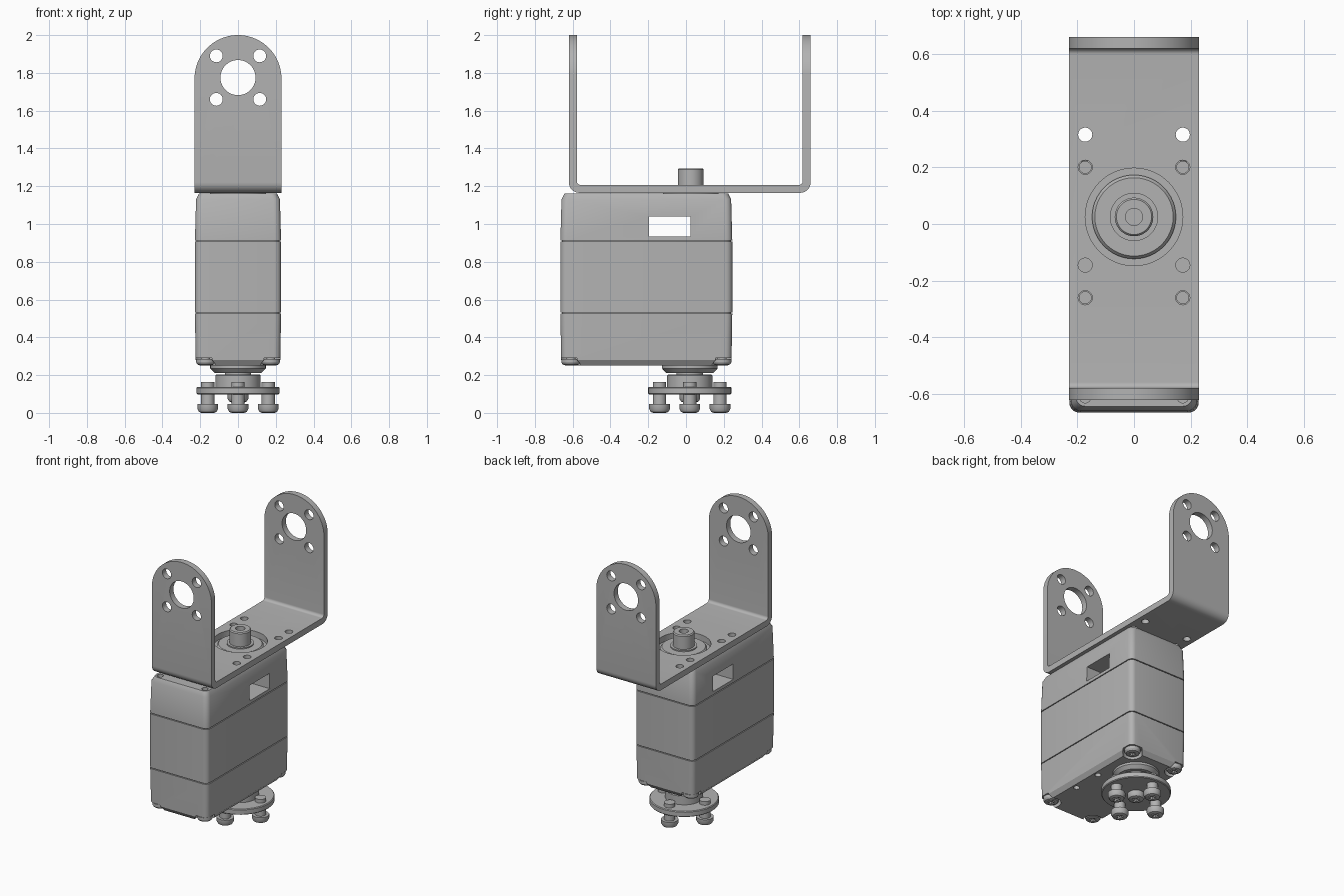
import bpy, bmesh
from math import pi, cos, sin, radians
from mathutils import Matrix, Vector

if "Cube" in bpy.data.objects:
    bpy.data.objects.remove(bpy.data.objects["Cube"])

grey = bpy.data.materials.new("plain_grey")
grey.use_nodes = True
GREY = (0.45, 0.45, 0.45, 1)
grey.diffuse_color = GREY
grey.node_tree.nodes["Principled BSDF"].inputs["Base Color"].default_value = GREY

AXIS_Y = 0.02      # output shaft position along the body
HOLE_X = 0.172     # sideways offset of all fixing holes


def finish(name, bm):
    bmesh.ops.remove_doubles(bm, verts=bm.verts, dist=1e-5)
    bmesh.ops.recalc_face_normals(bm, faces=bm.faces)
    me = bpy.data.meshes.new(name)
    bm.to_mesh(me)
    bm.free()
    me.materials.append(grey)
    ob = bpy.data.objects.new(name, me)
    bpy.context.collection.objects.link(ob)
    return ob


def arc(cx, cy, r, a0, a1, n=8):
    angles = [radians(a0 + (a1 - a0) * i / n) for i in range(n + 1)]
    return [(cx + r * cos(a), cy + r * sin(a)) for a in angles]


def loft(bm, rings):
    """Skin a stack of equal point rings and cap both ends."""
    rows = [[bm.verts.new(p) for p in ring] for ring in rings]
    for a, b in zip(rows, rows[1:]):
        for i in range(len(a)):
            j = (i + 1) % len(a)
            bm.faces.new((a[i], a[j], b[j], b[i]))
    bm.faces.new(rows[0])
    bm.faces.new(rows[-1])


def lathe(bm, profile, x, y, n=32):
    """Solid of revolution about a vertical axis, from (radius, z) pairs."""
    loft(bm, [[(x + px, y + py, z) for px, py in arc(0, 0, r, 0, 360 - 360 / n, n - 1)]
              for r, z in profile])


def box(bm, x0, x1, y0, y1, z0, z1):
    loft(bm, [[(x0, y0, z), (x1, y0, z), (x1, y1, z), (x0, y1, z)] for z in (z0, z1)])


def drill_y(bm, x, z, r, n=24):
    """Cutter running front to back through both arms."""
    loft(bm, [[(px, y, pz) for px, pz in arc(x, z, r, 0, 360 - 360 / n, n - 1)] for y in (-1, 1)])


def boolean(ob, bm, operation="DIFFERENCE"):
    cutter = finish("cutter", bm)
    cutter.hide_render = True
    mod = ob.modifiers.new("cut", "BOOLEAN")
    mod.operation, mod.solver, mod.object = operation, "EXACT", cutter
    bpy.context.view_layer.objects.active = ob
    bpy.ops.object.modifier_apply(modifier=mod.name)
    bpy.data.objects.remove(cutter)


def smooth(ob):
    bpy.ops.object.select_all(action="DESELECT")
    ob.select_set(True)
    bpy.context.view_layer.objects.active = ob
    bpy.ops.object.shade_smooth_by_angle(angle=radians(32))


# Servo case: three stacked shells with thin grooves between
def case_ring(z, inset):
    hx, y0, y1, r = 0.228 - inset, -0.665 + inset, 0.245 - inset, 0.035
    pts = []
    for cx, cy, a in ((hx - r, y1 - r, 0), (r - hx, y1 - r, 90),
                      (r - hx, y0 + r, 180), (hx - r, y0 + r, 270)):
        pts += arc(cx, cy, r, a, a + 90, 5)
    return [(x, y, z) for x, y in pts]


bm = bmesh.new()
loft(bm, [case_ring(z, i) for z, i in (
    (0.25, 0.025), (0.28, 0.004), (0.526, 0), (0.526, 0.008), (0.532, 0.008), (0.532, 0),
    (0.907, 0), (0.907, 0.008), (0.913, 0.008), (0.913, 0), (1.13, 0.006), (1.162, 0.022))])
case = finish("servo_case", bm)
bm = bmesh.new()
box(bm, -1, 1, -0.195, 0.025, 0.935, 1.04)          # cable slot
for x in (-HOLE_X, HOLE_X):
    for y in (-0.61, 0.19):                          # corner screw pockets
        lathe(bm, ((0.062, 0.2), (0.062, 0.29)), x, y, 24)
    for y in (-0.36, -0.15):                         # underside holes
        lathe(bm, ((0.02, 0.2), (0.02, 0.3)), x, y, 16)
    for y in (-0.61, -0.26, 0.2):                    # top holes
        lathe(bm, ((0.021, 1.1), (0.021, 1.2)), x, y, 16)
boolean(case, bm)
smooth(case)

# U bracket: bent strip trimmed to rounded arm ends
Y0, Y1, ZB, TOP, T = -0.62, 0.66, 1.165, 2.0, 0.042
RO, RI = 0.055, 0.02
u = [(Y0, TOP)] + arc(Y0 + RO, ZB + RO, RO, 180, 270) + arc(Y1 - RO, ZB + RO, RO, 270, 360)
u += [(Y1, TOP), (Y1 - T, TOP)]
u += arc(Y1 - T - RI, ZB + T + RI, RI, 360, 270) + arc(Y0 + T + RI, ZB + T + RI, RI, 270, 180)
u += [(Y0 + T, TOP)]
bm = bmesh.new()
loft(bm, [[(x, y, z) for y, z in u] for x in (-0.229, 0.229)])
bracket = finish("u_bracket", bm)
bm = bmesh.new()
outline = [(0.24, 1), (0.24, 1.77)] + arc(0, 1.77, 0.23, 0, 180, 40) + [(-0.24, 1.77), (-0.24, 1)]
loft(bm, [[(x, y, z) for x, z in outline] for y in (-1, 1)])
boolean(bracket, bm, "INTERSECT")
bm = bmesh.new()
drill_y(bm, 0, 1.775, 0.093, 40)
for x in (-0.115, 0.115):
    for z in (1.66, 1.89):
        drill_y(bm, x, z, 0.034)
lathe(bm, ((0.172, 1.1), (0.172, 1.3)), 0, AXIS_Y + 0.005, 48)
for x in (-HOLE_X, HOLE_X):
    for y in (-0.26, -0.145, 0.2, 0.315):
        lathe(bm, ((0.025, 1.1), (0.025, 1.3)), x, y, 20)
boolean(bracket, bm)
smooth(bracket)

# Rear pivot: raised disc and hollow stub shaft on the case top
bm = bmesh.new()
lathe(bm, ((0.148, 1.15), (0.148, 1.178), (0.138, 1.19), (0.085, 1.19), (0.085, 1.198),
           (0.068, 1.198), (0.068, 1.288), (0.062, 1.295), (0.03, 1.295), (0.03, 1.25)),
      0, AXIS_Y + 0.005, 48)
smooth(finish("rear_pivot", bm))

# Output collar, hub and horn disc underneath
bm = bmesh.new()
lathe(bm, ((0.147, 0.26), (0.147, 0.235), (0.125, 0.212), (0.08, 0.212)), 0, AXIS_Y, 48)
smooth(finish("output_collar", bm))
bm = bmesh.new()
lathe(bm, ((0.07, 0.22), (0.07, 0.203), (0.115, 0.203), (0.12, 0.198), (0.12, 0.138), (0.215, 0.138),
           (0.22, 0.133), (0.22, 0.103), (0.215, 0.098), (0.05, 0.098)), 0, AXIS_Y, 48)
smooth(finish("horn_disc", bm))


# Cross-head screws pointing up
def screw(name, x, y, z, head_r, head_h, shank_r, tip_z):
    bm = bmesh.new()
    lathe(bm, ((head_r * 0.6, z), (head_r * 0.85, z + head_h * 0.12), (head_r, z + head_h * 0.45),
               (head_r, z + head_h), (shank_r, z + head_h), (shank_r, tip_z)), x, y, 28)
    ob = finish(name, bm)
    a, b, d = head_r * 0.5, head_r * 0.13, head_h * 0.5
    for sx, sy in ((a, b), (b, a)):
        bm = bmesh.new()
        box(bm, x - sx, x + sx, y - sy, y + sy, z - 0.02, z + d)
        boolean(ob, bm)
    smooth(ob)


for k in range(4):
    off = Matrix.Rotation(k * pi / 2, 3, "Z") @ Vector((0.16, 0, 0))
    screw("horn_screw", off.x, AXIS_Y + off.y, 0, 0.055, 0.046, 0.035, 0.163)
screw("centre_screw", 0, AXIS_Y, 0.055, 0.055, 0.045, 0.035, 0.15)
for sx in (-HOLE_X, HOLE_X):
    for sy in (-0.61, 0.19):
        screw("case_screw", sx, sy, 0.252, 0.05, 0.034, 0.025, 0.31)
